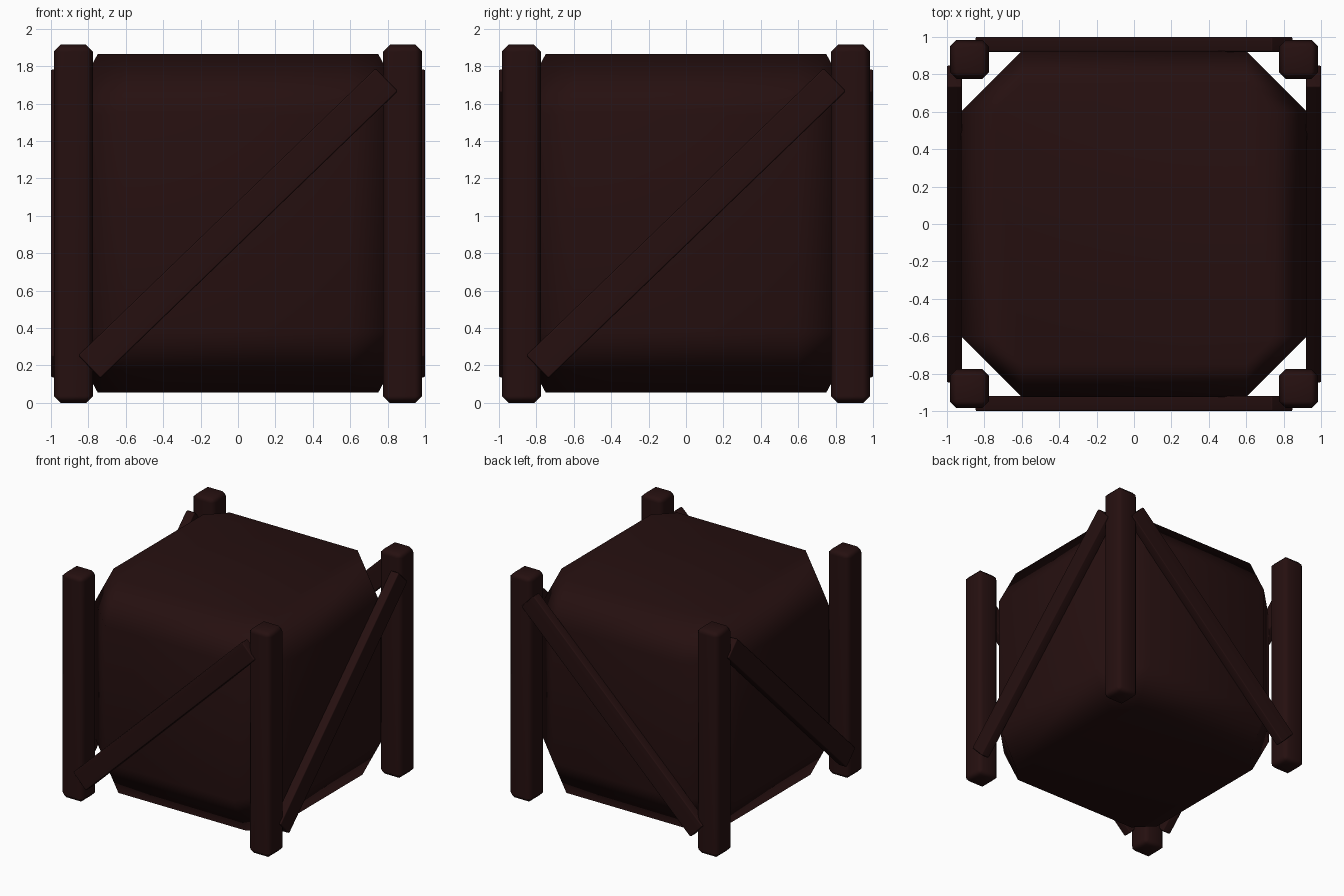
import bpy, bmesh, math
from mathutils import Matrix, Vector

if "Cube" in bpy.data.objects:
    bpy.data.objects.remove(bpy.data.objects["Cube"], do_unlink=True)

wood = bpy.data.materials.new("dark_brown_wood")
wood.use_nodes = True
colour = (0.019, 0.005, 0.005, 1)
wood.diffuse_color = colour
wood.node_tree.nodes["Principled BSDF"].inputs["Base Color"].default_value = colour

MID = 0.96      # height of the crate's centre
WALL = 0.925    # half width of the crate
FLAT = 0.6      # half width of the flat part of each wall


def finish(name, bm):
    bmesh.ops.recalc_face_normals(bm, faces=bm.faces)
    mesh = bpy.data.meshes.new(name)
    for f in bm.faces:
        f.smooth = True
    bm.to_mesh(mesh)
    bm.free()
    mesh.materials.append(wood)
    ob = bpy.data.objects.new(name, mesh)
    bpy.context.collection.objects.link(ob)
    # keep the large faces flat and let the chamfers blend
    mod = ob.modifiers.new("soft_chamfers", 'WEIGHTED_NORMAL')
    mod.keep_sharp = True
    return ob


def beveled_box(name, size, bevel, matrix):
    bm = bmesh.new()
    bmesh.ops.create_cube(bm, size=1)
    bmesh.ops.scale(bm, vec=size, verts=bm.verts)
    bmesh.ops.bevel(bm, geom=bm.edges[:], offset=bevel, segments=1,
                    affect='EDGES', profile=0.5)
    bmesh.ops.transform(bm, matrix=matrix, verts=bm.verts)
    return finish(name, bm)


def octagon(bm, reach, z):
    corners = []
    for sx, sy in ((1, 1), (-1, 1), (-1, -1), (1, -1)):
        pair = [(sx * reach, sy * FLAT, z), (sx * FLAT, sy * reach, z)]
        corners += pair if sx == sy else pair[::-1]
    return [bm.verts.new(c) for c in corners]


# crate body: chamfered walls narrowing to the top and bottom
bm = bmesh.new()
rings = [octagon(bm, r, MID + h) for r, h in
         ((0.75, -0.905), (WALL, -0.58), (WALL, 0.58), (0.75, 0.905))]
bm.faces.new(rings[0])
bm.faces.new(rings[-1])
for low, high in zip(rings, rings[1:]):
    for i in range(8):
        j = (i + 1) % 8
        bm.faces.new((low[i], low[j], high[j], high[i]))
finish("crate_body", bm)

# corner posts
for side, sx in (("left", 1), ("right", -1)):
    for end, sy in (("front", -1), ("back", 1)):
        beveled_box(f"{end}_{side}_post", Vector((0.21, 0.21, 1.915)), 0.037,
                    Matrix.Translation((sx * 0.88, sy * 0.88, 0.9575)))

# diagonal braces, rising towards +x on front and back, towards +y on the sides
slope = Matrix.Rotation(math.radians(-44), 4, 'Y')
for name, s, turn in (("front", -1, 0), ("back", 1, 0),
                      ("left", -1, 90), ("right", 1, 90)):
    place = (Matrix.Rotation(math.radians(turn), 4, 'Z')
             @ Matrix.Translation((0, s * 0.96, MID)) @ slope)
    beveled_box(f"{name}_brace", Vector((2.21, 0.08, 0.17)), 0.008, place)
